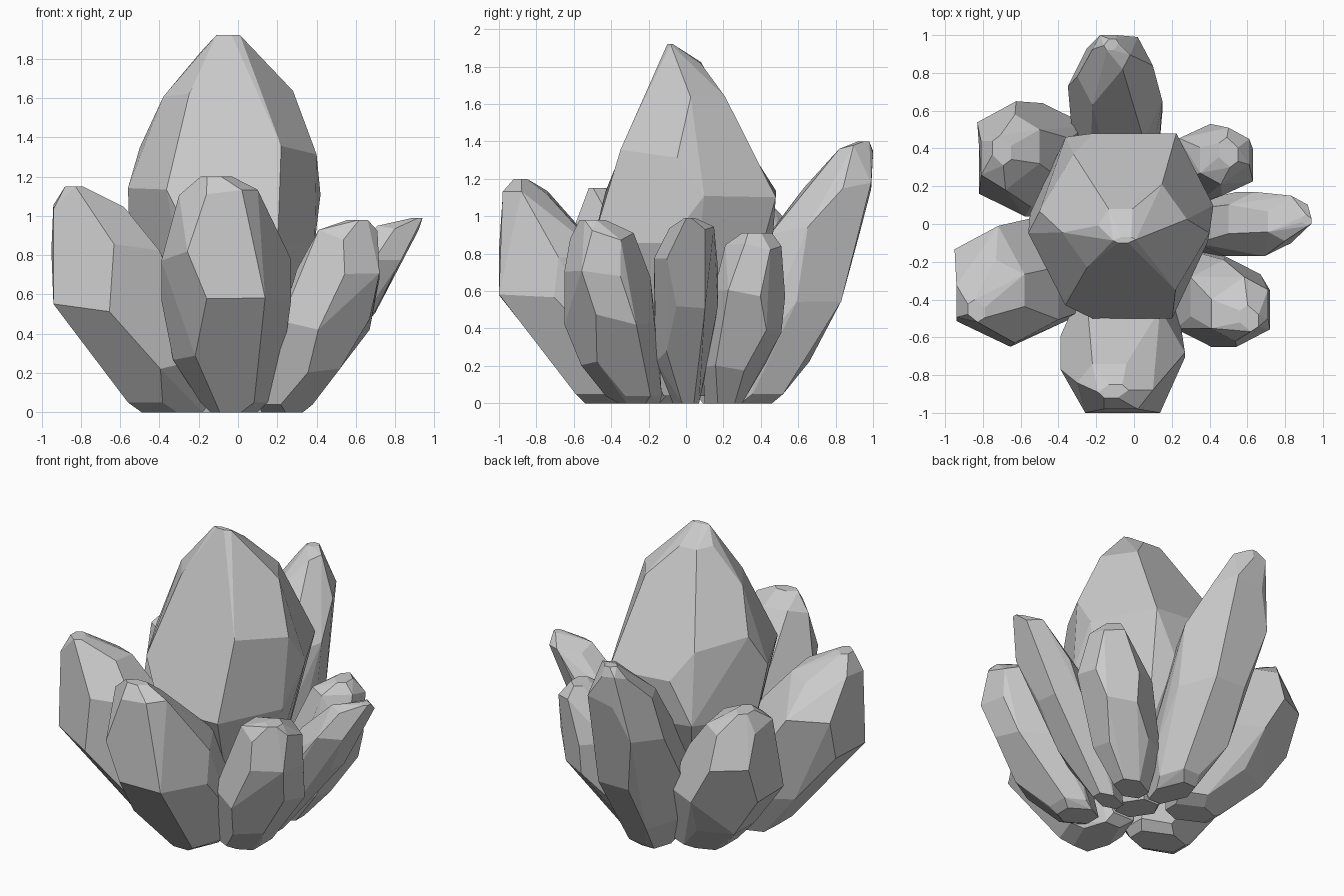
import bpy, bmesh, math, random
from mathutils import Vector

random.seed(4)


def crystal(name, azimuth, stations, end=0.45):
    """Faceted shard: convex hull of hexagonal slices.
    Each station is (z, inner reach, outer reach, sideways offset, half width)."""
    a = math.radians(azimuth)
    d = Vector((math.cos(a), math.sin(a), 0))
    t = Vector((-d.y, d.x, 0))
    bm = bmesh.new()
    for i, (z, r0, r1, c, w) in enumerate(stations):
        skew = 0.15 * w * (-1) ** i
        mid = r0 + (r1 - r0) * (0.42 + 0.16 * (i % 2))
        ring = [(r0, c - end * w + skew), (r0, c + end * w + skew),
                (mid, c + w), (r1, c + end * w - skew),
                (r1, c - end * w - skew), (r0 + r1 - mid, c - w)]
        inner = 0 < i < len(stations) - 1 and z > 0.1
        for r, s in ring:
            dz = random.uniform(-0.03, 0.03) if inner else 0
            bm.verts.new(d * r + t * s + Vector((0, 0, z + dz)))
    res = bmesh.ops.convex_hull(bm, input=bm.verts[:])
    loose = {v for v in res["geom_interior"] + res["geom_unused"]
             if isinstance(v, bmesh.types.BMVert)}
    bmesh.ops.delete(bm, geom=list(loose), context='VERTS')
    # merge nearly flat neighbours into broad facets
    bmesh.ops.dissolve_limit(bm, angle_limit=math.radians(10),
                             verts=bm.verts[:], edges=bm.edges[:])
    bmesh.ops.recalc_face_normals(bm, faces=bm.faces[:])
    me = bpy.data.meshes.new(name)
    bm.to_mesh(me)
    bm.free()
    ob = bpy.data.objects.new(name, me)
    bpy.context.collection.objects.link(ob)
    return ob


# tall central crystal
crystal("central_crystal", 270, [
    (1.92, 0.07, 0.10, -0.05, 0.06), (1.84, -0.08, 0.13, -0.05, 0.14),
    (1.62, -0.21, 0.23, -0.05, 0.33), (1.33, -0.37, 0.35, -0.05, 0.45),
    (1.12, -0.48, 0.43, -0.07, 0.49), (0.85, -0.46, 0.50, -0.08, 0.47),
    (0.40, -0.28, 0.33, -0.05, 0.30), (0.04, -0.10, 0.12, -0.03, 0.12)], 0.45)

# ring of leaning crystals
crystal("front_crystal", 270, [
    (1.20, 0.85, 0.92, -0.11, 0.08), (1.11, 0.74, 0.98, -0.10, 0.20),
    (0.80, 0.45, 1.00, -0.06, 0.33), (0.58, 0.30, 1.00, -0.06, 0.33),
    (0.28, 0.17, 0.77, -0.05, 0.28), (0.05, 0.15, 0.59, -0.02, 0.17),
    (0.00, 0.20, 0.54, -0.02, 0.12)])
crystal("front_left_crystal", 180, [
    (1.15, 0.79, 0.88, 0.46, 0.06), (1.03, 0.58, 0.94, 0.38, 0.19),
    (0.84, 0.40, 0.95, 0.32, 0.31), (0.54, 0.26, 0.94, 0.31, 0.34),
    (0.25, 0.16, 0.72, 0.26, 0.27), (0.05, 0.14, 0.56, 0.20, 0.17),
    (0.00, 0.18, 0.49, 0.18, 0.12)])
crystal("back_left_crystal", 180, [
    (1.05, 0.65, 0.75, -0.39, 0.08), (0.95, 0.50, 0.81, -0.38, 0.20),
    (0.75, 0.34, 0.83, -0.37, 0.28), (0.50, 0.24, 0.82, -0.34, 0.30),
    (0.25, 0.15, 0.64, -0.27, 0.24), (0.04, 0.10, 0.46, -0.22, 0.16),
    (0.00, 0.13, 0.40, -0.20, 0.11)])
crystal("back_crystal", 90, [
    (1.40, 0.92, 0.98, 0.12, 0.04), (1.35, 0.82, 1.00, 0.12, 0.10),
    (1.15, 0.63, 0.99, 0.10, 0.20), (0.92, 0.45, 0.93, 0.10, 0.25),
    (0.56, 0.26, 0.83, 0.09, 0.24), (0.25, 0.15, 0.66, 0.06, 0.19),
    (0.05, 0.13, 0.52, 0.03, 0.13), (0.00, 0.17, 0.46, 0.03, 0.10)])
crystal("right_crystal", 0, [
    (0.99, 0.89, 0.94, 0.02, 0.03), (0.92, 0.71, 0.92, 0.03, 0.12),
    (0.75, 0.50, 0.83, 0.00, 0.17), (0.50, 0.33, 0.70, 0.00, 0.17),
    (0.25, 0.18, 0.50, -0.02, 0.14), (0.00, 0.10, 0.30, 0.00, 0.07)])
crystal("front_right_crystal", 0, [
    (0.98, 0.56, 0.66, -0.50, 0.07), (0.90, 0.41, 0.71, -0.45, 0.17),
    (0.70, 0.30, 0.72, -0.42, 0.23), (0.45, 0.22, 0.67, -0.41, 0.24),
    (0.20, 0.13, 0.52, -0.35, 0.21), (0.04, 0.10, 0.38, -0.28, 0.15),
    (0.00, 0.12, 0.33, -0.25, 0.11)])
crystal("back_right_crystal", 0, [
    (0.91, 0.45, 0.55, 0.38, 0.08), (0.83, 0.35, 0.61, 0.36, 0.15),
    (0.60, 0.24, 0.63, 0.34, 0.19), (0.40, 0.17, 0.57, 0.31, 0.20),
    (0.20, 0.10, 0.45, 0.26, 0.17), (0.00, 0.08, 0.30, 0.20, 0.10)])
